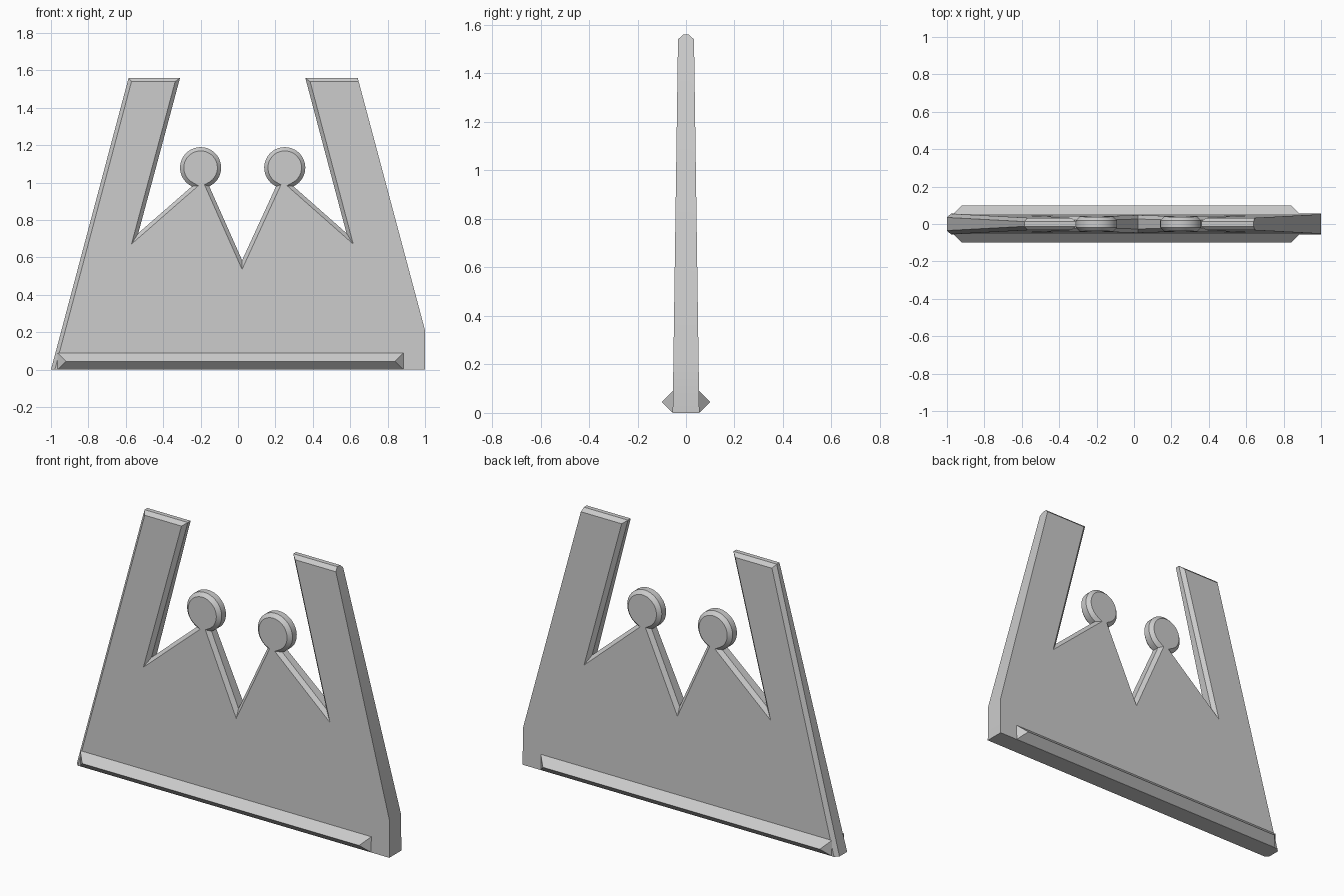
import bpy, bmesh, math
from mathutils import Vector

cube = bpy.data.objects.get("Cube")
if cube:
    bpy.data.objects.remove(cube)

grey = bpy.data.materials.new("plain grey")
grey.use_nodes = True
GREY = (0.6, 0.6, 0.6, 1)
grey.diffuse_color = GREY
grey.node_tree.nodes["Principled BSDF"].inputs["Base Color"].default_value = GREY

CHAMFER = 0.02


def half_depth(z):
    """The plate gets thinner towards the top."""
    return 0.055 - 0.0143 * z


def finish(name, bm):
    bmesh.ops.recalc_face_normals(bm, faces=bm.faces)
    mesh = bpy.data.meshes.new(name)
    bm.to_mesh(mesh)
    bm.free()
    mesh.materials.append(grey)
    obj = bpy.data.objects.new(name, mesh)
    bpy.context.collection.objects.link(obj)
    bpy.ops.object.select_all(action="DESELECT")
    obj.select_set(True)
    bpy.context.view_layer.objects.active = obj
    bpy.ops.object.shade_smooth_by_angle(angle=math.radians(25))
    return obj


def ball(cx, cz=1.08, radius=0.11, steps=32):
    """Round tip of a crown peak, open at the neck."""
    start, end = math.radians(-65), math.radians(245)
    angles = [start + (end - start) * i / steps for i in range(steps + 1)]
    return [(cx + radius * math.cos(a), cz + radius * math.sin(a)) for a in angles]


def inset(points, widths):
    """Move every edge inwards by its own width."""
    n = len(points)
    lines = []
    for i in range(n):
        p, q = points[i], points[(i + 1) % n]
        d = (q - p).normalized()
        lines.append((p + Vector((-d.y, d.x)) * widths[i], d))
    result = []
    for i in range(n):
        (p, d), (q, e) = lines[i - 1], lines[i]
        t = (q - p).cross(e) / d.cross(e)
        result.append(p + d * t)
    return result


# Crown plate: outline with chamfers on every edge but the base and left side
outline = [(-1, 0), (1, 0), (1, 0.21), (0.64, 1.56), (0.36, 1.56), (0.58, 0.73)]
outline += ball(0.25) + [(0.022, 0.585)] + ball(-0.2)
outline += [(-0.533, 0.73), (-0.31, 1.56), (-0.585, 1.56)]
outer = [Vector(p) for p in outline]
inner = inset(outer, [0 if i < 3 else CHAMFER for i in range(len(outer))])

bm = bmesh.new()
loops = []
for points, side, cut in ((inner, -1, 0), (outer, -1, CHAMFER),
                          (outer, 1, CHAMFER), (inner, 1, 0)):
    loops.append([bm.verts.new((p.x, side * (half_depth(p.y) - cut), p.y)) for p in points])
count = len(outer)
for a, b in zip(loops, loops[1:]):
    for i in range(count):
        j = (i + 1) % count
        bm.faces.new((a[i], a[j], b[j], b[i]))
bm.faces.new(loops[0])
bm.faces.new(loops[-1])
finish("crown_plate", bm)

# Ridged bars along the foot of both faces
for name, side in (("front_base_ridge", -1), ("back_base_ridge", 1)):
    bm = bmesh.new()
    base = [bm.verts.new((x, side * 0.054, z))
            for x, z in ((-0.965, 0), (0.885, 0), (0.885, 0.09), (-0.965, 0.09))]
    left, right = [bm.verts.new((x, side * 0.1, 0.045)) for x in (-0.92, 0.84)]
    bm.faces.new(base)
    bm.faces.new((base[0], base[1], right, left))
    bm.faces.new((base[2], base[3], left, right))
    bm.faces.new((base[1], base[2], right))
    bm.faces.new((base[3], base[0], left))
    finish(name, bm)
